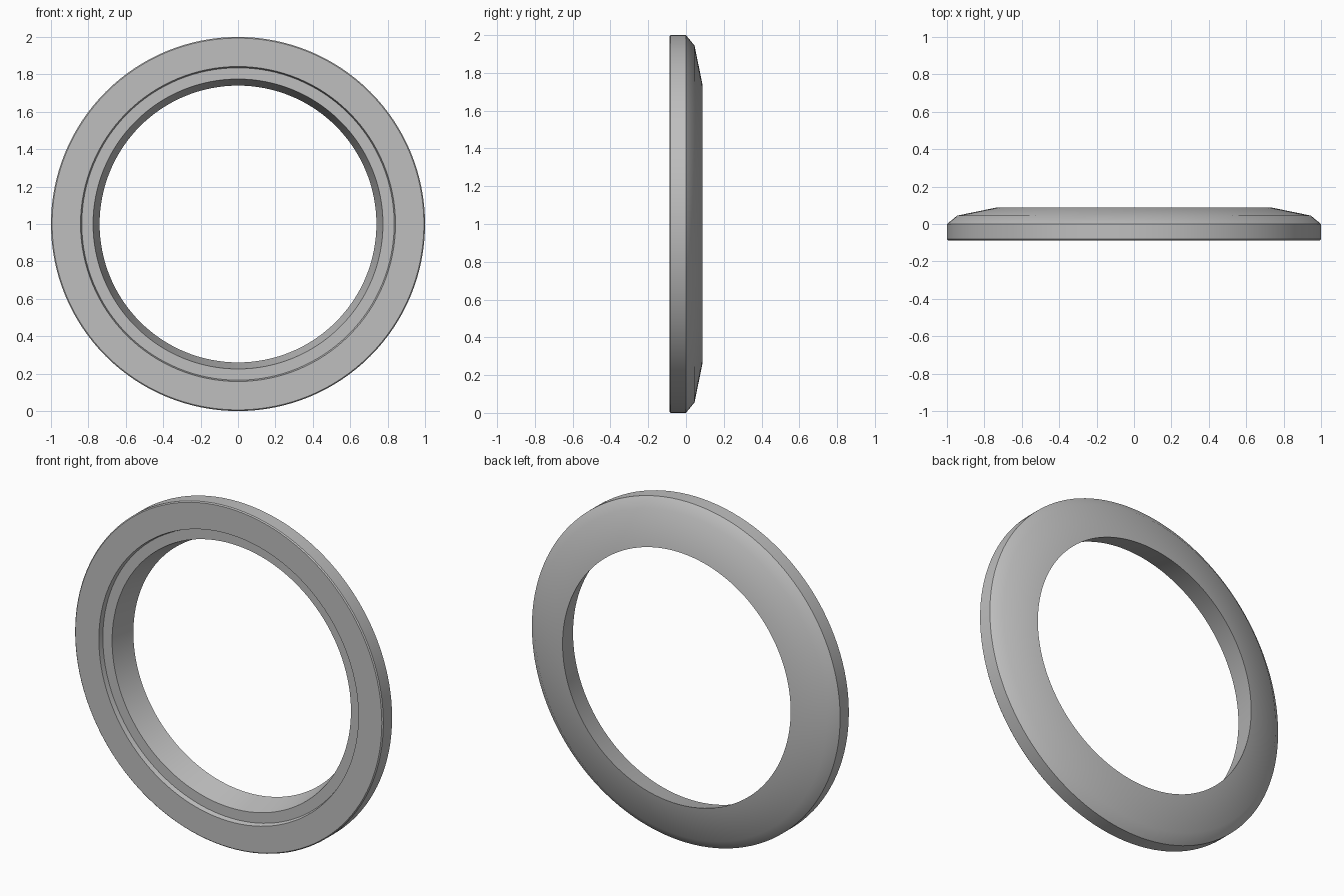
import bpy
import bmesh
from math import radians, tau
from mathutils import Vector

if "Cube" in bpy.data.objects:
    bpy.data.objects.remove(bpy.data.objects["Cube"], do_unlink=True)

SEGMENTS = 128
CENTRE = Vector((0, 0, 1))

# Plain grey metal
grey = bpy.data.materials.new("grey metal")
grey.use_nodes = True
colour = (0.52, 0.52, 0.52, 1)
grey.diffuse_color = colour
grey.node_tree.nodes["Principled BSDF"].inputs["Base Color"].default_value = colour

# Closed ring section as (radius, y)
section = [
    (0.775, -0.06),    # inner lip of the front recess
    (0.835, -0.06),    # recess floor
    (0.842, -0.087),   # recess wall
    (0.994, -0.087),   # flat front face
    (1.0, -0.081),     # fine front chamfer
    (1.0, 0.0),        # outer rim
    (0.945, 0.045),    # back shoulder
    (0.74, 0.087),     # back slope down to the opening
]


def lathe(name, profile, material):
    """Revolve a closed section around the front-to-back axis."""
    bm = bmesh.new()
    verts = [bm.verts.new(CENTRE + Vector((r, y, 0))) for r, y in profile]
    edges = [bm.edges.new((v, verts[i - 1])) for i, v in enumerate(verts)]
    bmesh.ops.spin(bm, geom=verts + edges, cent=CENTRE, axis=(0, 1, 0),
                   angle=tau, steps=SEGMENTS, use_merge=True)
    bmesh.ops.remove_doubles(bm, verts=bm.verts[:], dist=0.0001)
    bmesh.ops.recalc_face_normals(bm, faces=bm.faces[:])
    mesh = bpy.data.meshes.new(name)
    bm.to_mesh(mesh)
    bm.free()
    mesh.materials.append(material)
    obj = bpy.data.objects.new(name, mesh)
    bpy.context.collection.objects.link(obj)
    return obj


ring = lathe("bezel_ring", section, grey)

# Smooth around the ring, crisp at the section corners
bpy.ops.object.select_all(action="DESELECT")
ring.select_set(True)
bpy.context.view_layer.objects.active = ring
bpy.ops.object.shade_smooth_by_angle(angle=radians(30))
